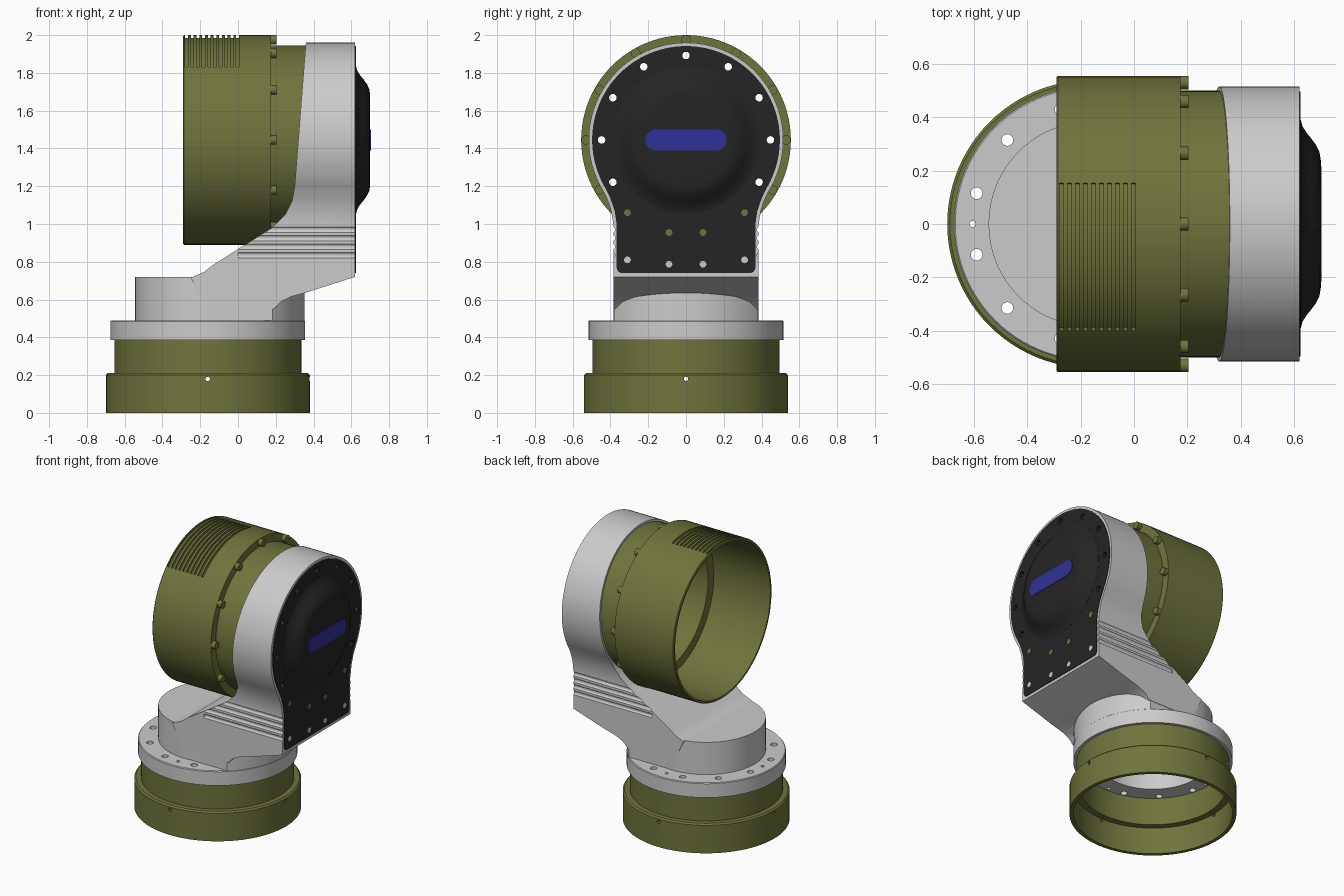
import bpy, bmesh
from math import sin, cos, pi, radians
from mathutils import Vector, Matrix

cube = bpy.data.objects.get("Cube")
if cube:
    bpy.data.objects.remove(cube, do_unlink=True)

BASE_X = -0.16    # vertical axis of the base
AXIS_Z = 1.445    # height of the horizontal drum axis
SEG = 96


def material(name, rgb):
    m = bpy.data.materials.new(name)
    m.use_nodes = True
    m.diffuse_color = (*rgb, 1)
    m.node_tree.nodes["Principled BSDF"].inputs["Base Color"].default_value = (*rgb, 1)
    return m


OLIVE = material("olive", (0.16, 0.175, 0.045))
GREY = material("light grey", (0.6, 0.6, 0.6))
BLACK = material("black", (0.018, 0.018, 0.018))
BLUE = material("blue", (0.03, 0.03, 0.32))


def finish(bm, name, mat):
    bmesh.ops.recalc_face_normals(bm, faces=bm.faces)
    mesh = bpy.data.meshes.new(name)
    bm.to_mesh(mesh)
    bm.free()
    mesh.materials.append(mat)
    ob = bpy.data.objects.new(name, mesh)
    bpy.context.collection.objects.link(ob)
    return ob


def prism(name, pts, lo, hi, axis, mat=GREY):
    """Extrude a 2D outline along one axis."""
    place = {"x": lambda a, b: (lo, a, b), "y": lambda a, b: (a, lo, b),
             "z": lambda a, b: (a, b, lo)}[axis]
    bm = bmesh.new()
    face = bm.faces.new([bm.verts.new(place(a, b)) for a, b in pts])
    ext = bmesh.ops.extrude_face_region(bm, geom=[face])
    verts = [v for v in ext["geom"] if isinstance(v, bmesh.types.BMVert)]
    step = Vector([hi - lo if axis == k else 0 for k in "xyz"])
    bmesh.ops.translate(bm, verts=verts, vec=step)
    return finish(bm, name, mat)


def lathe(name, profile, axis, mat, closed=True):
    """Turn a (radius, position) profile about the base axis z or the drum axis x."""
    bm = bmesh.new()
    if axis == "z":
        centre, direction = (BASE_X, 0, 0), (0, 0, 1)
        vs = [bm.verts.new((BASE_X + r, 0, h)) for r, h in profile]
    else:
        centre, direction = (0, 0, AXIS_Z), (1, 0, 0)
        vs = [bm.verts.new((h, 0, AXIS_Z + r)) for r, h in profile]
    pairs = list(zip(vs, vs[1:])) + ([(vs[-1], vs[0])] if closed else [])
    edges = [bm.edges.new(p) for p in pairs]
    bmesh.ops.spin(bm, geom=vs + edges, cent=centre, axis=direction,
                   angle=2 * pi, steps=SEG, use_duplicate=False)
    bmesh.ops.remove_doubles(bm, verts=bm.verts, dist=0.0001)
    return finish(bm, name, mat)


def arc(cx, cy, r, a0, a1, n):
    return [(cx + r * cos(radians(a0 + (a1 - a0) * i / n)),
             cy + r * sin(radians(a0 + (a1 - a0) * i / n))) for i in range(n + 1)]


def disc(cx, cy, r, n=SEG):
    return arc(cx, cy, r, 0, 360, n)[:-1]


def polar(cx, cy, r, deg):
    return cx + r * cos(radians(deg)), cy + r * sin(radians(deg))


def combine(ob, others, operation="DIFFERENCE"):
    """Apply booleans and discard the helper shapes."""
    for other in others:
        other.hide_render = True
        mod = ob.modifiers.new("bool", "BOOLEAN")
        mod.operation, mod.solver, mod.object = operation, "EXACT", other
        bpy.context.view_layer.objects.active = ob
        bpy.ops.object.modifier_apply(modifier=mod.name)
        bpy.data.objects.remove(other, do_unlink=True)


def head_outline(inset, bottom, corner):
    """Round head that narrows to a straight neck, in y and z."""
    w = 0.385 - inset
    side = [(0.42 - inset, 1.14), (0.396 - inset, 1.07), (w, 1.0)]
    side += arc(w - corner, bottom + corner, corner, 0, -90, 6)
    left = [(-y, z) for y, z in reversed(side)]
    return arc(0, AXIS_Z, 0.515 - inset, 208, -28, 72) + side + left


# Hollow stepped base ring with pin holes
base = lathe("base_ring", [(0.515, 0), (0.54, 0), (0.54, 0.2), (0.53, 0.21), (0.495, 0.21),
                           (0.495, 0.386), (0.47, 0.386), (0.47, 0.19), (0.515, 0.19)], "z", OLIVE)
combine(base, [prism("pin", disc(BASE_X, 0.18, 0.012, 12), -1, 1, "y"),
               prism("pin", disc(0, 0.18, 0.012, 12), -1, 1, "x")])

# Mounting flange with its ring of bolt holes
flange = lathe("mounting_flange", [(0.35, 0.386), (0.515, 0.386), (0.515, 0.485), (0.51, 0.49),
                                   (0.35, 0.49)], "z", GREY)
holes = [(*polar(BASE_X, 0, 0.445, 15 + 30 * i), 0.022) for i in range(12)]
holes += [(*polar(BASE_X, 0, 0.445, 90 * i), 0.012) for i in range(4)]
combine(flange, [prism("hole", disc(x, y, r, 16), 0.3, 0.6, "z") for x, y, r in holes])

# Arm: side silhouette intersected with the head outline
side_profile = [(0.36, 1.97), (0.30, 1.2), (0.285, 1.12), (0.25, 1.05), (0.18, 0.98),
                (-0.13, 0.785), (-0.18, 0.746), (-0.25, 0.716), (-0.17, 0.55), (0.19, 0.55),
                (0.23, 0.59), (0.28, 0.615), (0.36, 0.637), (0.62, 0.72), (0.62, 1.97)]
arm = prism("arm_housing", side_profile, -0.7, 0.7, "y")
combine(arm, [prism("head", head_outline(0, 0.45, 0.01), -0.5, 0.7, "x")], "INTERSECT")

# Pedestal and rounded column under the arm
column = arc(BASE_X, 0, 0.513, -48.2, 48.2, 30) + [(BASE_X, 0.382), (BASE_X, -0.382)]
combine(arm, [prism("pedestal", disc(BASE_X, 0, 0.385), 0.48, 0.72, "z"),
              prism("column", column, 0.48, 0.665, "z")], "UNION")

# Drum clearance, head bore, pedestal cavity and side grooves
combine(arm, [prism("clearance", disc(0, AXIS_Z, 0.557), -0.5, 0.18, "x"),
              prism("bore", disc(0, AXIS_Z, 0.475), 0.1, 0.7, "x"),
              prism("cavity", disc(BASE_X, 0, 0.351), 0.4, 0.68, "z")])
combine(arm, [prism("groove", disc(s * 0.393, z, 0.017, 16), 0, 0.7, "x")
              for s in (-1, 1) for z in (0.835, 0.88, 0.925, 0.97)])

# Hollow drum with stepped neck and cooling grooves
drum = lathe("drum", [(0.537, -0.29), (0.55, -0.29), (0.555, -0.285), (0.555, 0.175),
                      (0.50, 0.175), (0.50, 0.40), (0.47, 0.40), (0.47, 0.155),
                      (0.535, 0.155)], "x", OLIVE)
sector = arc(0, AXIS_Z, 0.58, 74, 136, 30) + arc(0, AXIS_Z, 0.541, 136, 74, 30)
combine(drum, [prism("slot", sector, -0.28 + 0.03 * i, -0.265 + 0.03 * i, "x", OLIVE)
               for i in range(10)])

# Bolts round the drum shoulder
bolts = []
for i in range(12):
    y, z = polar(0, AXIS_Z, 0.53, 30 * i)
    bolts.append(prism(f"drum_bolt_{i + 1}", disc(y, z, 0.025, 20), 0.165, 0.205, "x", OLIVE))

# Cover plate with through holes, dome and coloured inlay
plate = prism("cover_plate", head_outline(0.018, 0.74, 0.03), 0.6, 0.624, "x", BLACK)
combine(plate, [prism("hole", disc(*polar(0, AXIS_Z, 0.447, a), 0.02, 20), 0.5, 0.7, "x", BLACK)
                for a in range(-30, 211, 30)])
dome = lathe("cover_dome", [(0, 0.61), (0.39, 0.61), (0.39, 0.625), (0.365, 0.632), (0.34, 0.648),
                            (0.32, 0.665), (0.295, 0.683), (0.27, 0.695), (0.24, 0.70),
                            (0, 0.70)], "x", BLACK, closed=False)
inlay = prism("blue_inlay", arc(0.16, AXIS_Z, 0.055, -90, 90, 16)
              + arc(-0.16, AXIS_Z, 0.055, 90, 270, 16), 0.697, 0.703, "x", BLUE)

# Screws on the lower part of the cover
screws = []
for y, z, mat in ((0.31, 1.06, OLIVE), (0.09, 0.955, OLIVE), (0.31, 0.81, GREY), (0.09, 0.787, GREY)):
    for side, s in (("left", 1), ("right", -1)):
        screws.append(prism(f"cover_screw_{side}", disc(s * y, z, 0.018, 16), 0.619, 0.626, "x", mat))

# Smooth curved walls, keep edges crisp
bpy.ops.object.select_all(action="DESELECT")
for ob in [base, flange, arm, drum, plate, dome, inlay] + bolts + screws:
    ob.select_set(True)
bpy.context.view_layer.objects.active = arm
bpy.ops.object.shade_smooth_by_angle(angle=radians(30))
